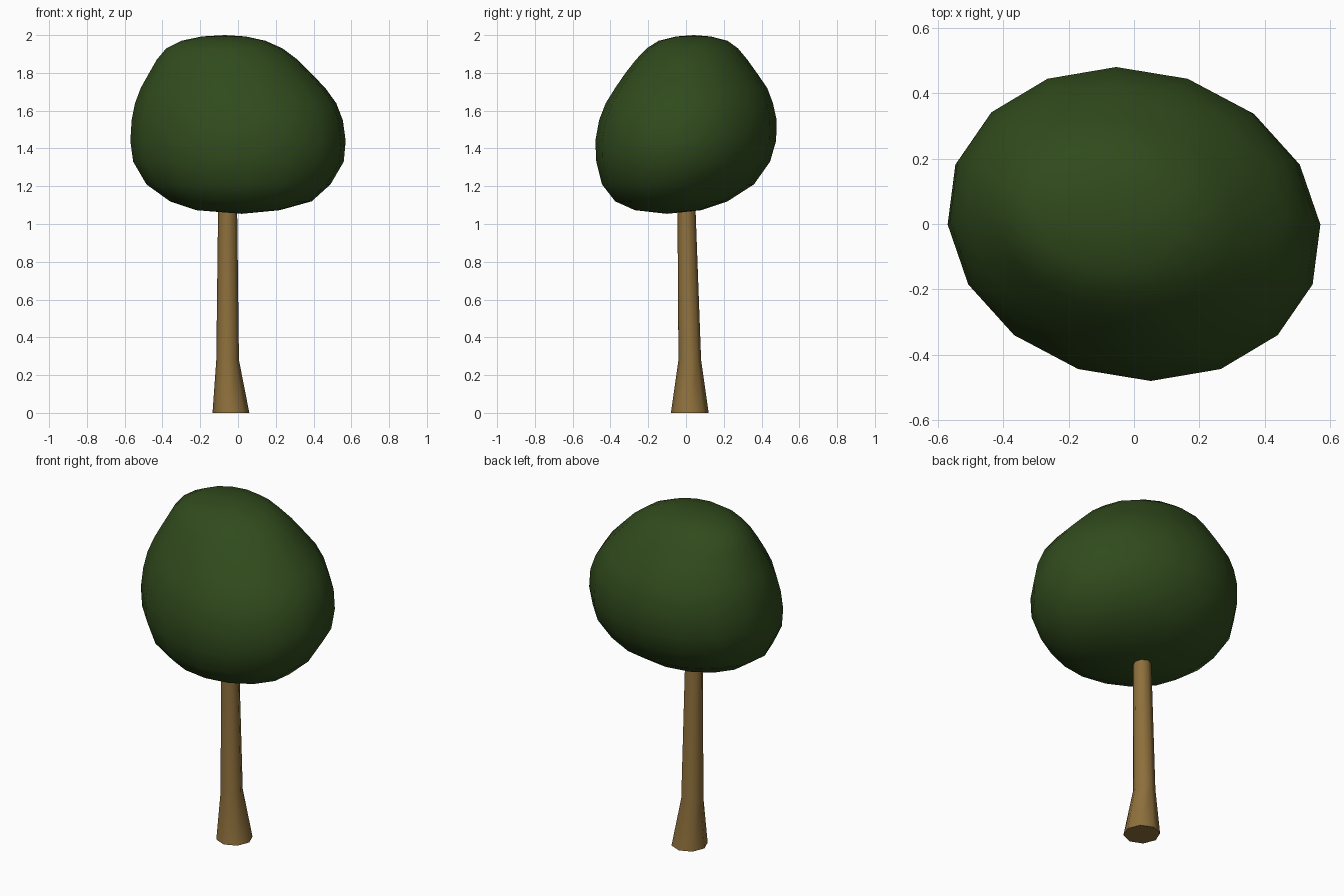
import bpy, bmesh
from math import sin, cos, pi

if "Cube" in bpy.data.objects:
    bpy.data.objects.remove(bpy.data.objects["Cube"])


def material(name, rgb):
    m = bpy.data.materials.new(name)
    m.diffuse_color = (*rgb, 1)
    m.use_nodes = True
    m.node_tree.nodes["Principled BSDF"].inputs["Base Color"].default_value = m.diffuse_color
    return m


def loft(name, rings, sides, mat, skew=0.0, poles=None):
    """Skin stacked ovals (z, x_min, x_max, y_min, y_max); ends are flat caps or poles."""
    bm = bmesh.new()
    loops = []
    for z, x0, x1, y0, y1 in rings:
        cx, cy, rx, ry = (x0 + x1) / 2, (y0 + y1) / 2, (x1 - x0) / 2, (y1 - y0) / 2
        loop = []
        for i in range(sides):
            t = 2 * pi * i / sides
            x = cx + rx * (cos(t) - skew * sin(t))
            loop.append(bm.verts.new((x, cy + ry * sin(t), z)))
        loops.append(loop)
    for a, b in zip(loops, loops[1:]):
        for i in range(sides):
            j = (i + 1) % sides
            bm.faces.new((a[i], a[j], b[j], b[i]))
    if poles:
        for loop, p in zip((loops[0], loops[-1]), poles):
            v = bm.verts.new(p)
            for i in range(sides):
                bm.faces.new((loop[i], loop[(i + 1) % sides], v))
    else:
        bm.faces.new(loops[0])
        bm.faces.new(loops[-1])
    bmesh.ops.recalc_face_normals(bm, faces=bm.faces)
    me = bpy.data.meshes.new(name)
    bm.to_mesh(me)
    bm.free()
    ob = bpy.data.objects.new(name, me)
    bpy.context.collection.objects.link(ob)
    me.materials.append(mat)
    bpy.ops.object.select_all(action='DESELECT')
    ob.select_set(True)
    bpy.context.view_layer.objects.active = ob
    bpy.ops.object.shade_smooth_by_angle(angle=pi / 3)
    return ob


# Trunk: flared foot, slim tapering shaft ending inside the crown
loft("trunk", [
    (0.00, -0.135, 0.060, -0.080, 0.120),
    (0.28, -0.115, 0.005, -0.040, 0.080),
    (1.20, -0.104, -0.006, -0.046, 0.046),
], 8, material("bark", (0.27, 0.16, 0.045)))

# Crown: lopsided rounded mass of leaves
loft("crown", [
    (1.073, -0.22, 0.22, -0.270, 0.080),
    (1.12, -0.36, 0.39, -0.375, 0.220),
    (1.21, -0.485, 0.49, -0.445, 0.360),
    (1.33, -0.555, 0.56, -0.475, 0.445),
    (1.44, -0.57, 0.57, -0.480, 0.477),
    (1.55, -0.563, 0.555, -0.460, 0.480),
    (1.64, -0.545, 0.52, -0.425, 0.460),
    (1.72, -0.515, 0.462, -0.375, 0.430),
    (1.80, -0.47, 0.385, -0.320, 0.375),
    (1.87, -0.43, 0.315, -0.265, 0.325),
    (1.93, -0.38, 0.235, -0.208, 0.275),
    (1.97, -0.30, 0.145, -0.145, 0.220),
    (1.993, -0.19, 0.04, -0.050, 0.130),
], 16, material("leaves", (0.03, 0.07, 0.012)), skew=0.09,
    poles=((0.02, -0.10, 1.054), (-0.07, 0.04, 2.0)))
